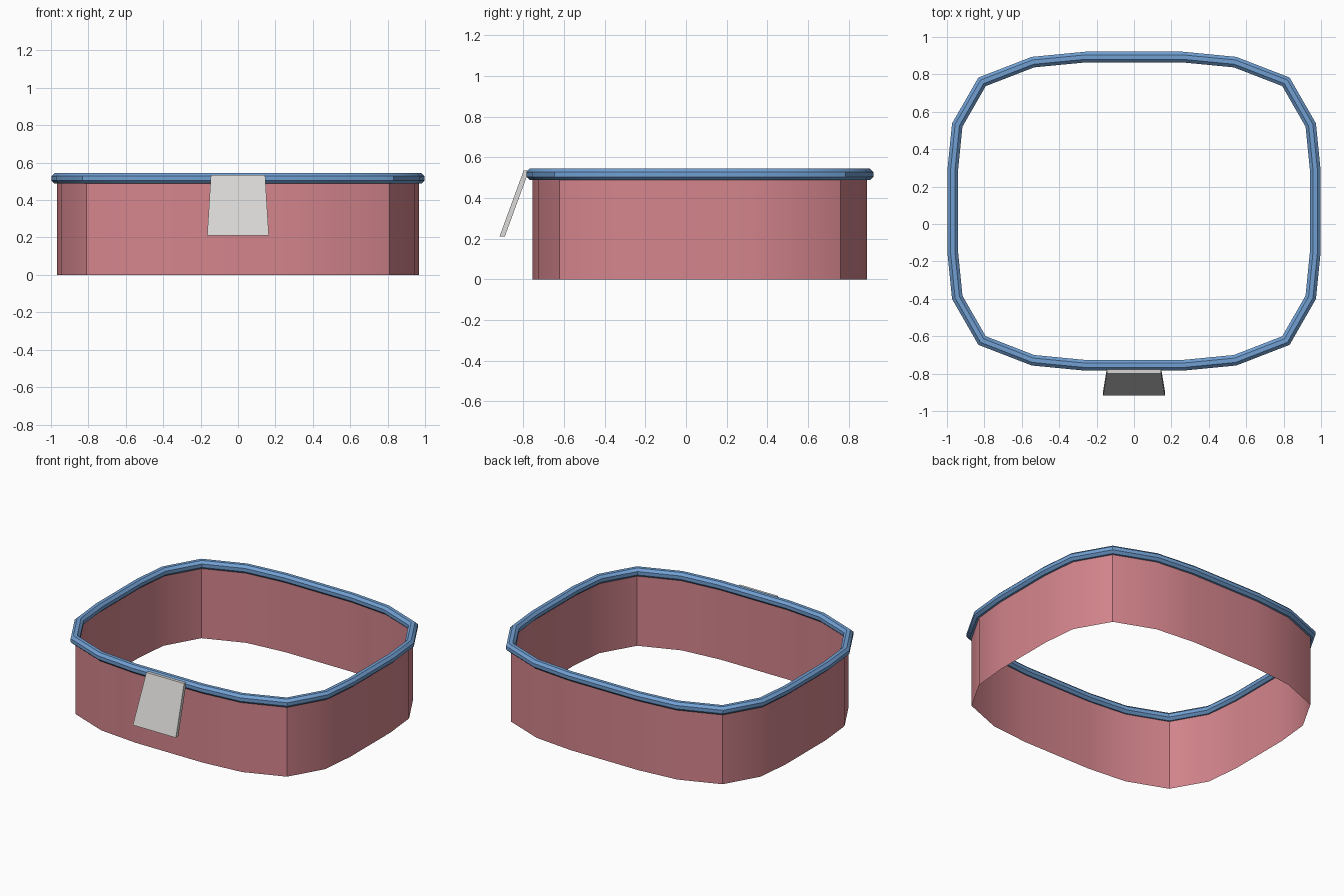
import bpy
import math
from mathutils import Vector

cube = bpy.data.objects.get("Cube")
if cube:
    bpy.data.objects.remove(cube)

CENTRE_Y = 0.0685
WALL_TOP = 0.515


def material(name, rgb):
    mat = bpy.data.materials.new(name)
    mat.use_nodes = True
    mat.diffuse_color = (*rgb, 1)
    mat.node_tree.nodes["Principled BSDF"].inputs["Base Color"].default_value = (*rgb, 1)
    return mat


def add_object(name, verts, faces, mat, smooth=True):
    mesh = bpy.data.meshes.new(name)
    mesh.from_pydata(verts, [], faces)
    mesh.materials.append(mat)
    obj = bpy.data.objects.new(name, mesh)
    bpy.context.collection.objects.link(obj)
    if smooth:
        bpy.ops.object.select_all(action='DESELECT')
        obj.select_set(True)
        bpy.context.view_layer.objects.active = obj
        bpy.ops.object.shade_smooth_by_angle(angle=math.radians(30))
    return obj


def sweep(name, path, section, mat, closed):
    """Carry a section of (outward, height) points round a closed outline."""
    n, m = len(path), len(section)
    verts = []
    for i, p in enumerate(path):
        a = (p - path[i - 1]).normalized()
        b = (path[(i + 1) % n] - p).normalized()
        t = (a + b).normalized()
        out = Vector((t.y, -t.x)) / t.dot(a)
        for d, z in section:
            verts.append((p.x + out.x * d, p.y + out.y * d + CENTRE_Y, z))
    faces = []
    for i in range(n):
        j = (i + 1) % n
        for k in range(m if closed else m - 1):
            l = (k + 1) % m
            faces.append((i * m + k, j * m + k, j * m + l, i * m + l))
    return add_object(name, verts, faces, mat)


rose = material("rose_wall", (0.66, 0.235, 0.265))
blue = material("blue_rim", (0.165, 0.35, 0.65))
grey = material("light_grey", (0.68, 0.67, 0.66))

# Rounded-square outline, mirrored from one quarter, anticlockwise
quarter = [Vector(p) for p in
           [(0.967, 0.22), (0.943, 0.46), (0.811, 0.69), (0.54, 0.795), (0.26, 0.822)]]
half = quarter + [Vector((-p.x, p.y)) for p in reversed(quarter)]
outline = half + [-p for p in half]

# Thin open wall
sweep("wall", outline, [(0, 0), (0, WALL_TOP)], rose, False)

# Octagonal tube round the top edge
radius = 0.0285 / math.cos(math.pi / 8)
octagon = [(radius * math.cos(a) + 0.002, 0.516 + radius * math.sin(a))
           for a in (math.pi / 8 + k * math.pi / 4 for k in range(8))]
sweep("rim", outline, octagon, blue, True)

# Slanted tapered tab hanging off the front of the rim
tab_verts = []
for half_width, y, z in ((0.165, -0.917, 0.21), (0.145, -0.798, 0.535)):
    for dy in (0, 0.026):
        tab_verts += [(-half_width, y + dy, z), (half_width, y + dy, z)]
add_object("front_tab", tab_verts,
           [(0, 1, 5, 4), (3, 2, 6, 7), (1, 3, 7, 5),
            (2, 0, 4, 6), (4, 5, 7, 6), (2, 3, 1, 0)], grey, smooth=False)
